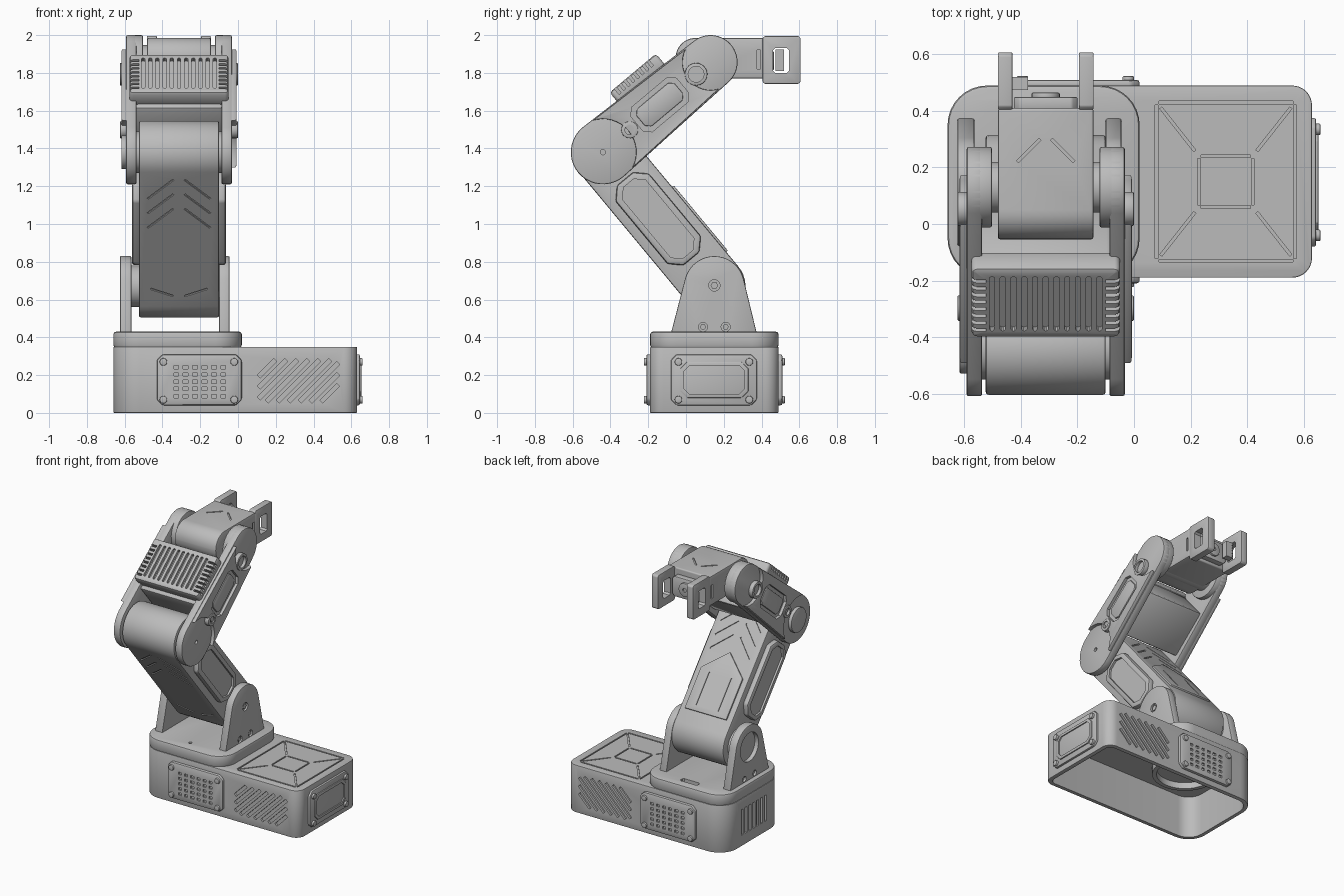
import bpy, bmesh
from math import cos, sin, pi, radians, atan2, hypot
from mathutils import Matrix, Vector

cube = bpy.data.objects.get("Cube")
if cube:
    bpy.data.objects.remove(cube)

grey = bpy.data.materials.new("machine grey")
grey.use_nodes = True
GREY = (0.5, 0.5, 0.5, 1)
grey.diffuse_color = GREY
grey.node_tree.nodes["Principled BSDF"].inputs["Base Color"].default_value = GREY


# ---- outlines ----
def arc(cx, cy, r, a, b, n=16):
    return [(cx + r * cos(radians(a + (b - a) * i / n)),
             cy + r * sin(radians(a + (b - a) * i / n))) for i in range(n + 1)]


def circle(cx, cy, r, n=32):
    return arc(cx, cy, r, 0, 360, n)[:-1]


def rect(x0, x1, y0, y1):
    return [(x0, y0), (x1, y0), (x1, y1), (x0, y1)]


def chamfered(x0, x1, y0, y1, c):
    return [(x0 + c, y0), (x1 - c, y0), (x1, y0 + c), (x1, y1 - c),
            (x1 - c, y1), (x0 + c, y1), (x0, y1 - c), (x0, y0 + c)]


def rounded(x0, x1, y0, y1, rl, rr):
    return (arc(x0 + rl, y0 + rl, rl, 180, 270, 8) + arc(x1 - rr, y0 + rr, rr, 270, 360, 8)
            + arc(x1 - rr, y1 - rr, rr, 0, 90, 8) + arc(x0 + rl, y1 - rl, rl, 90, 180, 8))


def hull(length, r1, r2):
    return arc(0, 0, r1, 90, 270, 20) + arc(length, 0, r2, -90, 90, 20)


def bar(x0, y0, x1, y1, w=0.01):
    d = hypot(x1 - x0, y1 - y0)
    nx, ny = -(y1 - y0) / d * w / 2, (x1 - x0) / d * w / 2
    return [(x0 + nx, y0 + ny), (x0 - nx, y0 - ny), (x1 - nx, y1 - ny), (x1 + nx, y1 + ny)]


# ---- solids: each is (outline, low, high, frame) ----
def make_mesh(name, solids):
    bm = bmesh.new()
    for pts, lo, hi, frame in solids:
        lo, hi = min(lo, hi), max(lo, hi)
        bottom = [bm.verts.new(frame @ Vector((x, y, lo))) for x, y in pts]
        top = [bm.verts.new(frame @ Vector((x, y, hi))) for x, y in pts]
        bm.faces.new(bottom[::-1])
        bm.faces.new(top)
        for i in range(len(pts)):
            j = (i + 1) % len(pts)
            bm.faces.new((bottom[i], bottom[j], top[j], top[i]))
    bmesh.ops.recalc_face_normals(bm, faces=bm.faces)
    mesh = bpy.data.meshes.new(name)
    bm.to_mesh(mesh)
    bm.free()
    return mesh


def part(name, solids, bevel=0.0, cuts=None):
    obj = bpy.data.objects.new(name, make_mesh(name, solids))
    bpy.context.collection.objects.link(obj)
    cutter = None
    if bevel:
        mod = obj.modifiers.new("Bevel", 'BEVEL')
        mod.width, mod.segments = bevel, 2
        mod.limit_method, mod.angle_limit = 'ANGLE', radians(35)
    if cuts:
        cutter = bpy.data.objects.new("cutter", make_mesh("cutter", cuts))
        bpy.context.collection.objects.link(cutter)
        cutter.hide_render = True
        mod = obj.modifiers.new("Cut", 'BOOLEAN')
        mod.operation, mod.solver, mod.object = 'DIFFERENCE', 'EXACT', cutter
    bpy.context.view_layer.update()
    done = bpy.data.meshes.new_from_object(obj.evaluated_get(bpy.context.evaluated_depsgraph_get()))
    obj.modifiers.clear()
    obj.data = done
    done.materials.clear()
    done.materials.append(grey)
    if cutter:
        bpy.data.objects.remove(cutter)
    bpy.ops.object.select_all(action='DESELECT')
    obj.select_set(True)
    bpy.context.view_layer.objects.active = obj
    bpy.ops.object.shade_smooth_by_angle(angle=radians(30))
    return obj


# ---- frames ----
XC = -0.3125
WORLD = Matrix.Identity(4)
SIDE = Matrix(((0, 0, 1, 0), (1, 0, 0, 0), (0, 1, 0, 0), (0, 0, 0, 1)))
FRONT = Matrix.Rotation(pi / 2, 4, 'X')
SHOULDER, ELBOW, WRIST = Vector((0.15, 0.67)), Vector((-0.44, 1.38)), Vector((0.13, 1.857))


def link_frame(a, b):
    d = b - a
    return Matrix.Translation((XC, a.x, a.y)) @ Matrix.Rotation(atan2(d.y, d.x), 4, 'X'), d.length


ARM, ARM_L = link_frame(SHOULDER, ELBOW)
LINK, LINK_L = link_frame(ELBOW, WRIST)

# ---- base housing: hollow, with slanted vents and deck seams ----
cuts = [(rounded(-0.63, 0.6, -0.16, 0.46, 0.11, 0.04), -0.1, 0.31, WORLD)]
W, H = 0.42, 0.22
for k in range(11):
    u = -H + 0.03 + k * 0.058
    v0, v1 = max(0, -u), min(H, W - u)
    if v1 - v0 > 0.03:
        slit = bar(0.11 + u + v0, 0.06 + v0, 0.11 + u + v1, 0.06 + v1, 0.022)
        cuts += [(slit, 0.175, 0.25, FRONT), (slit, -0.55, -0.475, FRONT)]
for k in range(7):
    y = 0.015 + k * 0.045
    cuts.append((rect(y - 0.011, y + 0.011, 0.08, 0.27), -0.7, -0.645, SIDE))
outer, inner = rect(0.08, 0.57, -0.13, 0.43), rect(0.23, 0.42, 0.06, 0.24)
for loop in (outer, inner):
    for i in range(4):
        p, q = Vector(loop[i]), Vector(loop[(i + 1) % 4])
        e = (q - p).normalized() * 0.008
        cuts.append((bar(*(p + e), *(q - e)), 0.342, 0.37, WORLD))
for p, q in zip(outer, inner):
    p, q = Vector(p), Vector(q)
    cuts.append((bar(*p.lerp(q, 0.1), *p.lerp(q, 0.9)), 0.342, 0.37, WORLD))
part("base_housing", [(rounded(-0.66, 0.63, -0.19, 0.49, 0.14, 0.07), 0, 0.35, WORLD)], 0.005, cuts)
part("base_inner_ring", [(circle(-0.32, 0.15, 0.22, 48), 0.26, 0.315, WORLD)], 0,
     [(circle(-0.32, 0.15, 0.19, 48), 0.2, 0.305, WORLD)])
part("turntable", [(rounded(-0.66, 0.02, -0.19, 0.49, 0.14, 0.14), 0.345, 0.43, WORLD)], 0.014,
     [(chamfered(-0.39, -0.25, 0.39, 0.43, 0.01), 0.4, 0.5, WORLD),
      (circle(-0.32, -0.1, 0.012, 16), 0.4, 0.5, WORLD)])

# ---- service panels on the housing ----
holes = [rect(-0.34 + i * 0.05, -0.315 + i * 0.05, 0.08 + j * 0.038, 0.098 + j * 0.038)
         for i in range(6) for j in range(5)]
for name, lo, hi, face in (("front_panel", 0.18, 0.21, 0.2), ("back_panel", -0.48, -0.51, -0.5)):
    part(name, [(chamfered(-0.43, 0.02, 0.04, 0.31, 0.03), lo, hi, FRONT)], 0.01,
         [(h, face, face * 2, FRONT) for h in holes])
    part(name + "_bolts", [(circle(x, z, 0.02, 16), lo, hi + (hi - lo) * 0.45, FRONT)
                           for x in (-0.395, -0.02) for z in (0.07, 0.27)], 0.004)
part("end_panel", [(chamfered(-0.08, 0.375, 0.04, 0.31, 0.03), 0.62, 0.645, SIDE)], 0.008)
part("end_panel_frame", [(chamfered(-0.03, 0.33, 0.08, 0.27, 0.035), 0.63, 0.653, SIDE)], 0.004,
     [(chamfered(-0.01, 0.31, 0.1, 0.25, 0.028), 0.64, 0.7, SIDE)])
part("end_panel_bolts", [(circle(y, z, 0.02, 16), 0.63, 0.66, SIDE)
                         for y in (-0.04, 0.335) for z in (0.07, 0.27)], 0.004)

# ---- shoulder brackets ----
outline = [(-0.08, 0.42), (0.375, 0.42)] + arc(0.15, 0.67, 0.16, 15, 165, 20)
part("left_bracket", [(outline, -0.1, -0.045, SIDE)], 0.006,
     [(circle(y, z, r, 20), -0.06, 0, SIDE)
      for y, z, r in ((0.09, 0.455, 0.024), (0.21, 0.455, 0.024), (0.15, 0.675, 0.03))])
part("left_bracket_bolts", [(circle(y, z, r, 6), -0.08, -0.05, SIDE)
                            for y, z, r in ((0.09, 0.455, 0.016), (0.21, 0.455, 0.016), (0.15, 0.675, 0.02))])
part("right_bracket", [(outline, -0.625, -0.565, SIDE)], 0.006,
     [(circle(0.15, 0.67, 0.105), -0.7, -0.595, SIDE)]
     + [(circle(y, 0.455, 0.02, 20), -0.7, -0.61, SIDE) for y in (0.09, 0.21)])
part("shoulder_hub", [(circle(0.15, 0.67, 0.11), -0.58, -0.09, SIDE)])

# ---- lower arm with chevron seams ----
cuts = []
for s in (-1, 1):
    for top in (0.87, 0.77, 0.67):
        for lo, hi in ((0.157, 0.2), (-0.2, -0.157)):
            cuts.append((bar(s * 0.03, top, s * 0.165, top - 0.13), lo, hi, ARM))
    cuts.append((bar(s * 0.03, 0.07, s * 0.15, 0.12), 0.157, 0.2, ARM))
part("lower_arm", [(hull(ARM_L, 0.165, 0.165), -0.2125, 0.2125, ARM @ SIDE)], 0.01, cuts)
part("arm_back_plate", [([(-0.17, 0.1), (0.17, 0.1), (0.17, 0.4), (0, 0.55), (-0.17, 0.4)],
                         -0.15, -0.176, ARM)], 0.004,
     [(bar(x, 0.14, x, 0.38, 0.008), -0.17, -0.2, ARM) for x in (-0.09, 0.09)])
for s, side in ((-1, "right"), (1, "left")):
    part(side + "_arm_panel", [(chamfered(0.19, 0.74, -0.115, 0.115, 0.06), s * 0.2, s * 0.248, ARM @ SIDE)],
         0.012, [(chamfered(0.22, 0.71, -0.08, 0.08, 0.045), s * 0.233, s * 0.3, ARM @ SIDE)])

# ---- forearm: two side plates, outer covers, cross body ----
L_SIDE = LINK @ SIDE
cover = arc(0, 0, 0.176, -68, 68) + arc(LINK_L, 0, 0.148, 112, 248)
for s, side in ((-1, "right"), (1, "left")):
    part(side + "_forearm_plate", [(hull(LINK_L, 0.17, 0.143), s * 0.225, s * 0.28, L_SIDE)], 0.008,
         [(circle(0, 0, 0.014, 16), s * 0.26, s * 0.4, L_SIDE)])
    part(side + "_wrist_disc", [(circle(LINK_L, 0, 0.143), s * 0.19, s * 0.27, L_SIDE)], 0.008)
    part(side + "_forearm_cover", [(cover, s * 0.27, s * 0.305, L_SIDE)], 0.006,
         [(chamfered(0.235, 0.55, -0.085, 0.085, 0.035), s * 0.284, s * 0.4, L_SIDE)])
    part(side + "_cover_insert", [(chamfered(0.26, 0.525, -0.06, 0.06, 0.025), s * 0.27, s * 0.296, L_SIDE)], 0.005)
    part(side + "_cover_lugs", [(circle(0.185, 0, 0.045, 20), s * 0.27, s * 0.312, L_SIDE),
                                (circle(LINK_L - 0.1, 0, 0.06, 20), s * 0.27, s * 0.312, L_SIDE)], 0.004,
         [(circle(0.185, 0, 0.025, 16), s * 0.29, s * 0.4, L_SIDE),
          (circle(LINK_L - 0.1, 0, 0.042, 16), s * 0.29, s * 0.4, L_SIDE)])
part("elbow_hub", [(circle(0, 0, 0.11), -0.23, 0.23, L_SIDE)])
part("elbow_boss", [(circle(0, 0, 0.09), -0.27, -0.305, L_SIDE)], 0.006)
part("forearm_body", [(rect(0.2, 0.54, -0.13, 0.14), -0.23, 0.23, L_SIDE)], 0.015)

# ---- ribbed cooling block on the forearm ----
cuts = [(chamfered(x - 0.009, x + 0.009, 0.265, 0.515, 0.006), 0.2, 0.26, LINK)
        for x in [i * 0.038 for i in range(-5, 6)]]
cuts += [(rect(s * 0.212, s * 0.3, 0.262 + k * 0.032, 0.276 + k * 0.032), 0.18, 0.26, LINK)
         for s in (-1, 1) for k in range(8)]
part("cooling_block", [(rounded(-0.263, 0.263, 0.23, 0.55, 0.02, 0.02), 0.12, 0.22, LINK)], 0.018, cuts)

# ---- wrist and gripper ----
part("wrist", [(rounded(-0.055, 0.41, 1.77, 1.985, 0.105, 0.01), -0.482, -0.143, SIDE)], 0.01,
     [(bar(XC + s * 0.02, 0.3, XC + s * 0.1, 0.22), 1.977, 2.1, WORLD) for s in (-1, 1)]
     + [(rect(0.375, 0.395, 1.82, 1.92), a, b, SIDE) for a, b in ((-0.6, -0.472), (-0.153, 0))])
part("wrist_hub", [(circle(*WRIST, 0.09), -0.53, -0.095, SIDE)])
finger = chamfered(0.405, 0.607, 1.742, 1.995, 0.012)
for name, lo in (("right_finger", -0.482), ("left_finger", -0.195)):
    part(name, [(finger, lo, lo + 0.052, SIDE)], 0.004,
         [(chamfered(0.46, 0.545, 1.8, 1.932, 0.012), lo - 0.1, lo + 0.2, SIDE)])
part("gripper_palm", [(chamfered(-0.425, -0.2, 1.79, 1.94, 0.02), -0.4, -0.45, FRONT)], 0.006)
part("gripper_motor", [(circle(XC, 1.865, 0.05, 24), -0.44, -0.465, FRONT)], 0.005,
     [(circle(XC, 1.865, 0.015, 16), -0.455, -0.6, FRONT)])
part("gripper_rack", [(rect(0.475, 0.52, 1.81, 1.925), -0.432, -0.375, SIDE)], 0,
     [(rect(0.44, 0.6, 1.822 + k * 0.02, 1.83 + k * 0.02), -0.6, -0.42, SIDE) for k in range(5)])
